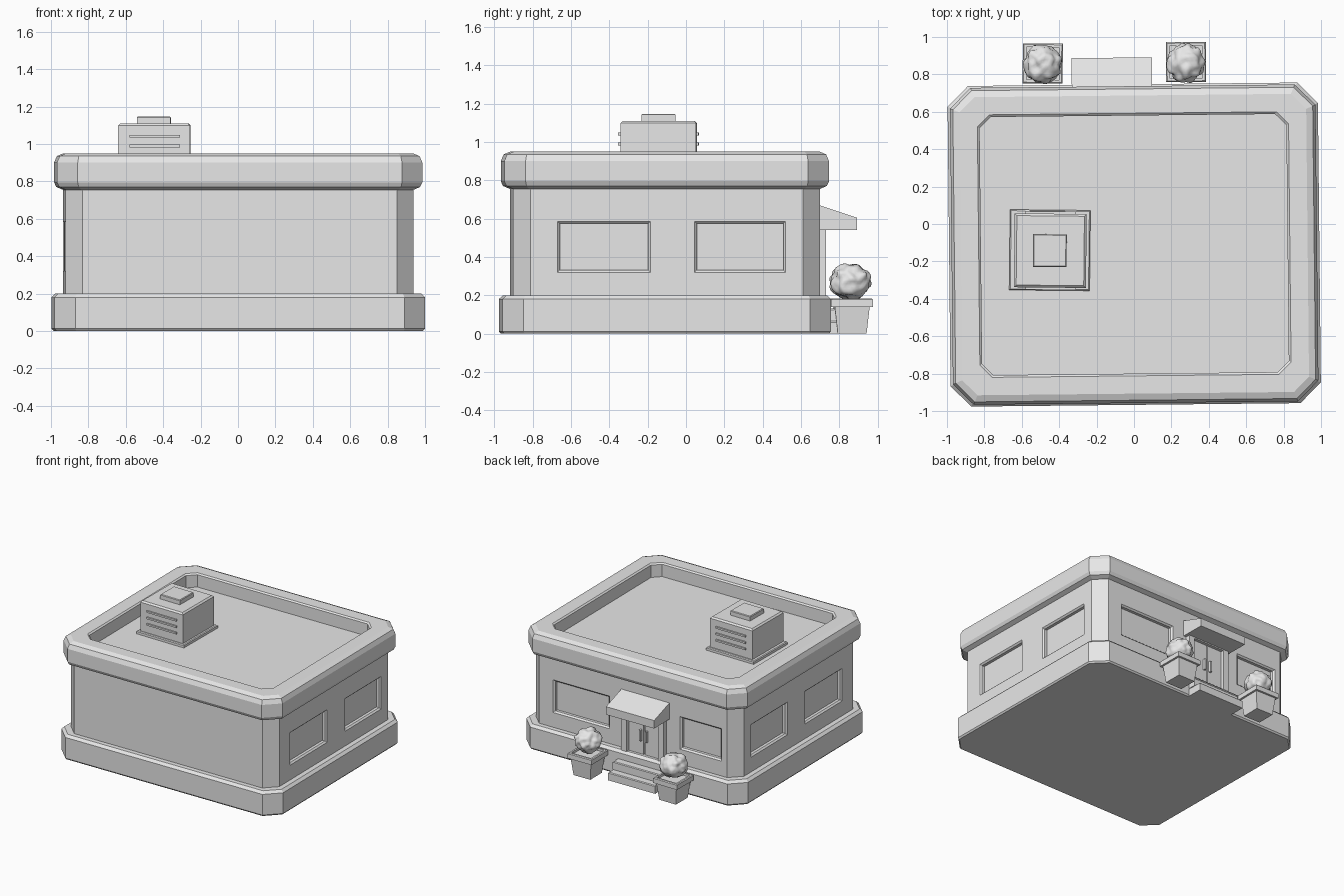
import bpy, bmesh
from math import radians
from mathutils import Vector, Matrix, noise

cube = bpy.data.objects.get("Cube")
if cube:
    bpy.data.objects.remove(cube, do_unlink=True)

GREY = (0.8, 0.8, 0.8, 1.0)
grey = bpy.data.materials.new("light_grey")
grey.use_nodes = True
grey.diffuse_color = GREY
grey.node_tree.nodes["Principled BSDF"].inputs["Base Color"].default_value = GREY

TILT = radians(0.6)  # the building sits at a very slight turn
TURN = Matrix.Rotation(TILT, 3, 'Z')


def finish(name, bm, location, rotation):
    bmesh.ops.recalc_face_normals(bm, faces=bm.faces)
    mesh = bpy.data.meshes.new(name)
    bm.to_mesh(mesh)
    bm.free()
    mesh.materials.append(grey)
    ob = bpy.data.objects.new(name, mesh)
    bpy.context.collection.objects.link(ob)
    ob.location, ob.rotation_euler = location, rotation
    return ob


def outline(hx, hy, c):
    """Rectangle, with its corners cut off by c if c is above zero."""
    if not c:
        return [(hx, -hy), (hx, hy), (-hx, hy), (-hx, -hy)]
    return [(hx - c, -hy), (hx, c - hy), (hx, hy - c), (hx - c, hy),
            (c - hx, hy), (-hx, hy - c), (-hx, c - hy), (c - hx, -hy)]


def loft(name, center, hx, hy, rings, corner=0, rotation=None):
    """Stack outlines; each ring is (inset, z) or (inset, z, corner)."""
    bm = bmesh.new()
    loops = []
    for inset, z, *cut in rings:
        c = cut[0] if cut else max(corner - 0.586 * inset, 0)
        loops.append([bm.verts.new((x, y, z)) for x, y in outline(hx - inset, hy - inset, c)])
    for low, high in zip(loops, loops[1:]):
        n = len(low)
        for i in range(n):
            j = (i + 1) % n
            bm.faces.new((low[i], low[j], high[j], high[i]))
    bm.faces.new(loops[0])
    bm.faces.new(loops[-1])
    if rotation is None:  # parts that turn with the building
        return finish(name, bm, TURN @ Vector(center), (0, 0, TILT))
    return finish(name, bm, center, rotation)


def box(name, x, y, z, bevel=0.0, rotation=None):
    """Box from (low, high) pairs, optionally with a chamfered top."""
    center = (sum(x) / 2, sum(y) / 2, z[0])
    h = z[1] - z[0]
    rings = [(0, 0), (0, h - bevel), (bevel, h)] if bevel else [(0, 0), (0, h)]
    return loft(name, center, (x[1] - x[0]) / 2, (y[1] - y[0]) / 2, rings, rotation=rotation)


# Main shell: plinth, walls, and cornice with a sunken roof
MID_Y = -0.11
loft("plinth", (0, MID_Y, 0), 0.99, 0.857,
     [(0.01, 0), (0, 0.012), (0, 0.18), (0.02, 0.2)], 0.11)
walls = loft("walls", (0, MID_Y, 0), 0.93, 0.80, [(0, 0.19), (0, 0.78)], 0.09)
loft("cornice_and_roof", (0, MID_Y, 0), 0.977, 0.847,
     [(0.047, 0.755), (0.012, 0.77), (0, 0.795), (0, 0.9), (0.015, 0.935), (0.05, 0.95),
      (0.145, 0.95, 0.065), (0.157, 0.94, 0.06), (0.157, 0.84, 0.06)], 0.11)

# Windows: bevelled recesses cut into both sides and the back
side = [(-0.68, -0.195), (0.035, 0.51)]
back = [(-0.79, -0.42), (0.21, 0.715)]
cuts = [(x, (a + b) / 2, b - a, yaw) for x, yaw in ((0.93, 90), (-0.93, 270)) for a, b in side]
cuts += [((a + b) / 2, 0.69, b - a, 180) for a, b in back]
for x, y, width, yaw in cuts:
    cutter = loft("window_cutter", TURN @ Vector((x, y, 0.453)), width / 2, 0.133,
                  [(0.012, -0.035), (0.012, -0.012), (0, 0), (0, 0.05)],
                  rotation=(radians(90), 0, radians(yaw) + TILT))
    cutter.hide_render = True
    bpy.context.view_layer.update()
    mod = walls.modifiers.new("window", 'BOOLEAN')
    mod.operation, mod.solver, mod.object = 'DIFFERENCE', 'EXACT', cutter
    bpy.context.view_layer.objects.active = walls
    bpy.ops.object.modifier_apply(modifier=mod.name)
    bpy.data.objects.remove(cutter, do_unlink=True)

# Entrance: frame, double door, handles, steps
DOOR_X = -0.11
for s, tag in ((-1, "right"), (1, "left")):
    px = DOOR_X + s * 0.165
    box("door_post_" + tag, (px - 0.025, px + 0.025), (0.68, 0.73), (0.19, 0.56))
    lx = DOOR_X + s * 0.071
    box("door_leaf_" + tag, (lx - 0.066, lx + 0.066), (0.68, 0.705), (0.195, 0.53))
    gx = DOOR_X + s * 0.027
    box("door_handle_" + tag, (gx - 0.008, gx + 0.008), (0.7, 0.725), (0.31, 0.4))
box("door_lintel", (DOOR_X - 0.19, DOOR_X + 0.19), (0.68, 0.73), (0.53, 0.6))
box("lower_step", (DOOR_X - 0.21, DOOR_X + 0.21), (0.7, 0.87), (0, 0.065), 0.006)
box("upper_step", (DOOR_X - 0.21, DOOR_X + 0.21), (0.7, 0.81), (0.065, 0.13), 0.006)

# Sloping awning over the door
bm = bmesh.new()
profile = [(0.68, 0.54), (0.89, 0.54), (0.89, 0.605), (0.68, 0.675)]
face = bm.faces.new([bm.verts.new((DOOR_X - 0.215, y, z)) for y, z in profile])
ext = bmesh.ops.extrude_face_region(bm, geom=[face])
bmesh.ops.translate(bm, vec=(0.43, 0, 0),
                    verts=[g for g in ext["geom"] if isinstance(g, bmesh.types.BMVert)])
finish("awning", bm, (0, 0, 0), (0, 0, TILT))

# Rooftop unit with louvres front and back
FLAT = (0, 0, -TILT)
box("vent_plate", (-0.665, -0.235), (-0.355, 0.075), (0.83, 0.865), 0.006, FLAT)
box("vent_body", (-0.64, -0.255), (-0.34, 0.055), (0.86, 1.11), 0.012, FLAT)
box("vent_cap", (-0.54, -0.36), (-0.23, -0.055), (1.1, 1.147), 0.005, FLAT)
for y, tag in ((-0.342, "front"), (0.057, "back")):
    for i in range(3):
        z = 0.93 + 0.052 * i
        box(f"louvre_{tag}_{i}", (-0.58, -0.31), (y - 0.01, y + 0.01), (z, z + 0.014), 0, FLAT)

# Planters with lumpy bushes
for x, y, turn, tag in ((-0.488, 0.858, -TILT, "right"), (0.278, 0.866, TILT, "left")):
    loft("planter_" + tag, (x, y, 0), 0.107, 0.107,
         [(0.032, 0), (0.016, 0.14), (0, 0.14), (0, 0.178), (0.006, 0.184),
          (0.02, 0.184), (0.02, 0.165)], rotation=(0, 0, turn))
    bm = bmesh.new()
    bmesh.ops.create_icosphere(bm, subdivisions=4, radius=1)
    for v in bm.verts:
        d = v.co.normalized()
        r = 0.98 + 0.2 * noise.noise(d * 2.6 + Vector((x, y, 0)) * 9)
        v.co = Vector((d.x * 0.102, d.y * 0.105, d.z * 0.092)) * r
    for f in bm.faces:
        f.smooth = True
    finish("bush_" + tag, bm, (x, y - 0.005, 0.272), (0, 0, 0))
